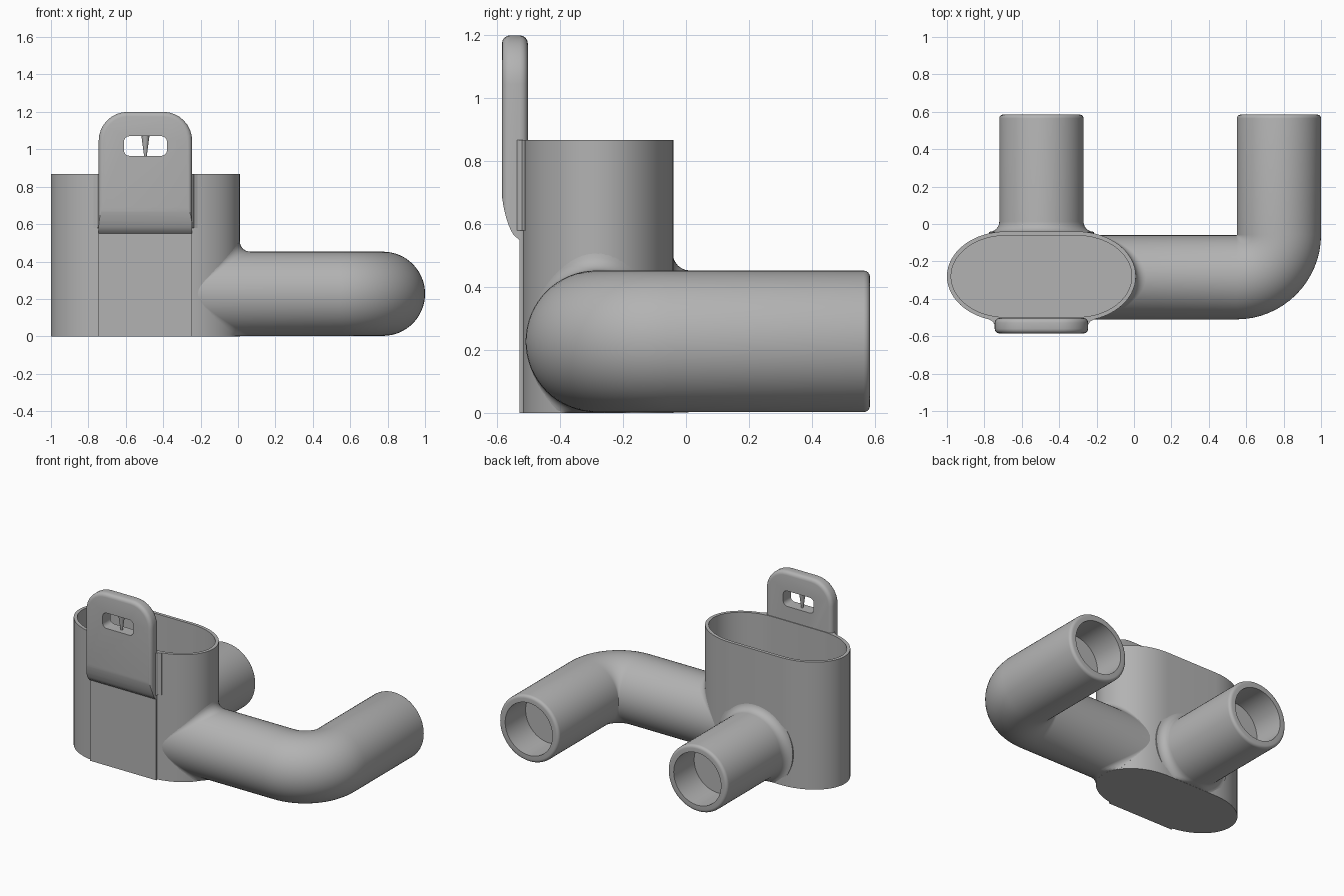
import bpy, bmesh, math
from math import sin, cos, pi, sqrt
from mathutils import Vector

old = bpy.data.objects.get("Cube")
if old:
    bpy.data.objects.remove(old, do_unlink=True)

grey = bpy.data.materials.new("light grey plastic")
grey.use_nodes = True
COLOR = (0.45, 0.45, 0.45, 1)
grey.diffuse_color = COLOR
grey.node_tree.nodes["Principled BSDF"].inputs["Base Color"].default_value = COLOR

CX, CY = -0.495, -0.28          # cup centre
FLAT, RX, RY = 0.19, 0.315, 0.24  # half straight run, end radii
PZ, PR, BORE = 0.2275, 0.225, 0.178  # pipe axis height and radii
N = 64


def finish(name, bm):
    bmesh.ops.recalc_face_normals(bm, faces=bm.faces)
    me = bpy.data.meshes.new(name)
    bm.to_mesh(me)
    bm.free()
    ob = bpy.data.objects.new(name, me)
    bpy.context.collection.objects.link(ob)
    me.materials.append(grey)
    return ob


def smooth(ob):
    bpy.ops.object.select_all(action='DESELECT')
    ob.select_set(True)
    bpy.context.view_layer.objects.active = ob
    bpy.ops.object.shade_smooth_by_angle(angle=math.radians(32))


def loft(name, rings, cap_start=False, cap_end=True):
    bm = bmesh.new()
    vs = [[bm.verts.new(p) for p in r] for r in rings]
    n = len(vs[0])
    for a, b in zip(vs, vs[1:]):
        for i in range(n):
            j = (i + 1) % n
            bm.faces.new((a[i], a[j], b[j], b[i]))
    if cap_start:
        bm.faces.new(vs[0])
    if cap_end:
        bm.faces.new(vs[-1])
    return finish(name, bm)


def extrude(name, pts, vec):
    pts = [Vector(p) for p in pts]
    return loft(name, [pts, [p + Vector(vec) for p in pts]], True, True)


# Cup: straight sides with elliptical ends, hollow
def cup_ring(z, wall=0.0):
    pts = []
    for side in (1, -1):
        for i in range(33):
            a = -pi / 2 + pi * i / 32
            pts.append(Vector((CX + side * (FLAT + (RX - wall) * cos(a)),
                               CY + side * (RY - wall) * sin(a), z)))
    return pts


WALL, FLOOR, RIM = 0.022, 0.03, 0.868
smooth(loft("cup", [cup_ring(0), cup_ring(RIM), cup_ring(RIM, WALL), cup_ring(FLOOR, WALL)], True))

# Square pad on the cup floor
s = 0.16
smooth(extrude("floor_pad", [(CX + a * s, CY + b * s, FLOOR) for a, b in
                             ((-1, -1), (1, -1), (1, 1), (-1, 1))], (0, 0, 0.006)))


# Pipes: rings swept along a level path with a rounded, bored end
def pipe_ring(x, y, th, r):
    n = Vector((-sin(th), cos(th), 0))
    return [Vector((x, y, PZ)) + n * (r * cos(2 * pi * i / N)) +
            Vector((0, 0, r * sin(2 * pi * i / N))) for i in range(N)]


def pipe_mouth(x, y_end):
    rings = [pipe_ring(x, y_end - 0.02 * (1 - sin(a)), pi / 2, PR - 0.02 * (1 - cos(a)))
             for a in (k * pi / 8 for k in range(5))]
    rings.append(pipe_ring(x, y_end, pi / 2, BORE))
    rings.append(pipe_ring(x, y_end - 0.22, pi / 2, BORE))
    return rings


def above_ground(rings):
    for r in rings:
        for p in r:
            p.z = max(p.z, 0.001)
    return rings


FIL = 0.055
STEPS = [k * pi / 12 for k in range(7)]

# Back pipe, with a concave fillet against the cup
rings = [pipe_ring(CX, -0.06, pi / 2, PR + FIL)]
rings += [pipe_ring(CX, -0.042 + FIL * (1 - cos(a)), pi / 2, PR + FIL * (1 - sin(a))) for a in STEPS]
smooth(loft("back_pipe", above_ground(rings + pipe_mouth(CX, 0.585))))

# Side pipe: root follows the cup's curved end, then a tight elbow to the back
AY, BEND = -0.285, 0.228
EX = 0.775 - BEND


def root_ring(a, sink=0.0):
    out = []
    for i in range(N):
        t = 2 * pi * i / N
        r = PR + FIL * (1 - sin(a)) * sin(t) ** 2
        y = AY + PR * cos(t)
        x = CX + FLAT + RX * sqrt(1 - ((y - CY) / RY) ** 2)
        out.append(Vector((x + FIL * (1 - cos(a)) * sin(t) ** 2 - sink, y, PZ + r * sin(t))))
    return out


rings = [root_ring(0, 0.012)] + [root_ring(a) for a in STEPS]
for k in range(17):
    th = k * pi / 32
    rings.append(pipe_ring(EX + BEND * sin(th), AY + BEND * (1 - cos(th)), th, PR))
smooth(loft("side_pipe", above_ground(rings + pipe_mouth(0.775, 0.585))))


# Hanging tab: rounded plate, trimmed to an S profile at the foot, with a slot
def rounded(x0, x1, z0, z1, r, y, bottom=True):
    pts = []
    corners = [(x1 - r, z1 - r, 0), (x0 + r, z1 - r, 1)]
    if bottom:
        corners += [(x0 + r, z0 + r, 2), (x1 - r, z0 + r, 3)]
    for cx, cz, q in corners:
        for k in range(9):
            a = (q + k / 8) * pi / 2
            pts.append((cx + r * cos(a), y, cz + r * sin(a)))
    if not bottom:
        pts += [(x0, y, z0), (x1, y, z0)]
    return pts


HW, FRONT, BACK = 0.25, -0.585, -0.503
tab = extrude("hanging_tab", rounded(CX - HW, CX + HW, -0.15, 1.2, 0.155, FRONT, False),
              (0, BACK - FRONT, 0))
bev = tab.modifiers.new("edge rounding", 'BEVEL')
bev.width, bev.segments, bev.limit_method = 0.025, 4, 'ANGLE'
bev.angle_limit = math.radians(40)

curve = [(-0.53 - 0.057 * (k / 10) ** 0.6 * (2 - k / 10) ** 0.4 / 1.0, 0.55 + 0.16 * k / 10)
         for k in range(11)]
prof = [(-0.7, -0.3), (-0.4, -0.3), (-0.4, 0), (-0.53, 0)] + curve + [(-0.7, 0.71)]
foot_cut = extrude("foot_cutter", [(-0.9, y, z) for y, z in prof], (0.8, 0, 0))
slot_cut = extrude("slot_cutter", rounded(CX - 0.115, CX + 0.115, 0.965, 1.07, 0.03, -0.7), (0, 0.3, 0))
for cutter in (foot_cut, slot_cut):
    m = tab.modifiers.new("cut", 'BOOLEAN')
    m.operation, m.object, m.solver = 'DIFFERENCE', cutter, 'EXACT'
    cutter.hide_render = True
    cutter.hide_viewport = False
bpy.context.view_layer.objects.active = tab
tab.select_set(True)
for m in list(tab.modifiers):
    bpy.ops.object.modifier_apply(modifier=m.name)
for cutter in (foot_cut, slot_cut):
    bpy.data.objects.remove(cutter, do_unlink=True)
smooth(tab)

# Small webs blending the tab's sides into the cup
for side, label in ((-1, "right"), (1, "left")):
    x = CX + side * (HW - 0.01)
    w = [(x, -0.545), (x + side * 0.013, -0.535), (x + side * 0.019, -0.522),
         (x + side * 0.038, -0.512), (x + side * 0.038, -0.502), (x, -0.502)]
    smooth(extrude(label + "_tab_web", [(a, b, 0.58) for a, b in w], (0, 0, RIM - 0.58)))

# Tapered prong hanging in the slot
bm = bmesh.new()
bmesh.ops.create_cone(bm, cap_ends=True, segments=24, radius1=0.007, radius2=0.022, depth=0.113)
bmesh.ops.translate(bm, verts=bm.verts, vec=(CX, -0.545, 1.0185))
smooth(finish("slot_prong", bm))
